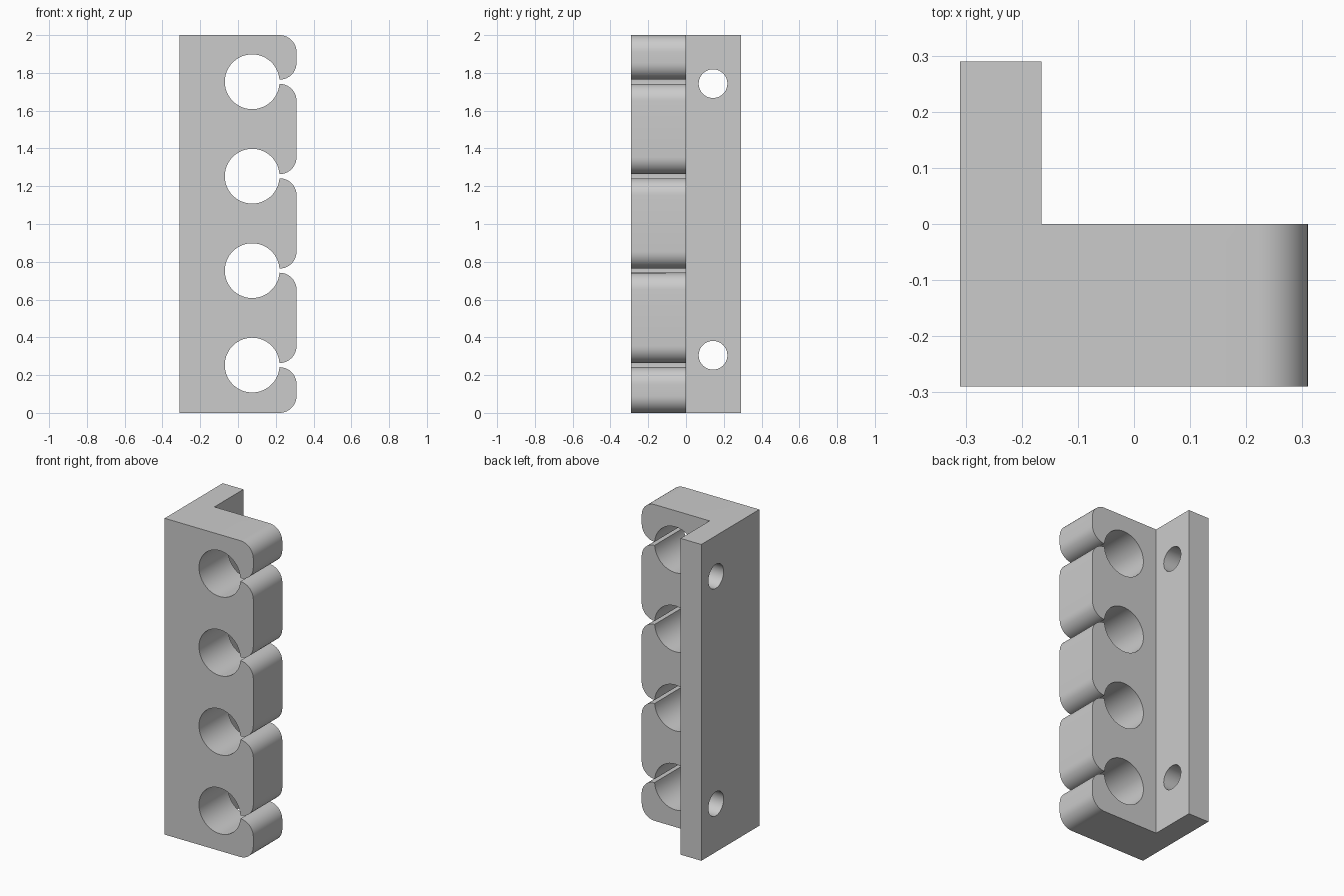
import bpy
import bmesh
from math import sin, cos, radians
from mathutils import Matrix, Vector

cube = bpy.data.objects.get("Cube")
if cube:
    bpy.data.objects.remove(cube, do_unlink=True)

LEFT, RIGHT, HEIGHT = -0.31, 0.31, 2.0
FRONT, BACK = -0.29, 0.29
FLANGE_X = -0.165            # inner side of the mounting flange
FILLET = 0.09                # rounded finger corners
BORE_X, BORE_R = 0.075, 0.145
SLOT = 0.011                 # half width of the slot opening
BORES = [0.253 + 0.5 * i for i in range(4)]
SCREWS = [0.305, 1.743]

grey = bpy.data.materials.new("plain grey")
grey.use_nodes = True
grey.diffuse_color = (0.6, 0.6, 0.6, 1)
grey.node_tree.nodes["Principled BSDF"].inputs["Base Color"].default_value = grey.diffuse_color


def arc(cx, cz, r, start, end, steps):
    angles = [radians(start + (end - start) * i / steps) for i in range(steps + 1)]
    return [(cx + r * cos(a), cz + r * sin(a)) for a in angles]


def make_object(name, bm):
    bmesh.ops.recalc_face_normals(bm, faces=bm.faces)
    mesh = bpy.data.meshes.new(name)
    bm.to_mesh(mesh)
    bm.free()
    mesh.materials.append(grey)
    obj = bpy.data.objects.new(name, mesh)
    bpy.context.collection.objects.link(obj)
    return obj


def prism(name, outline, y0, y1):
    """Extrude an outline in the XZ plane from y0 to y1."""
    bm = bmesh.new()
    face = bm.faces.new([bm.verts.new((x, y0, z)) for x, z in outline])
    out = bmesh.ops.extrude_face_region(bm, geom=[face])
    moved = [v for v in out["geom"] if isinstance(v, bmesh.types.BMVert)]
    bmesh.ops.translate(bm, verts=moved, vec=Vector((0, y1 - y0, 0)))
    bmesh.ops.remove_doubles(bm, verts=bm.verts, dist=0.003)
    return make_object(name, bm)


def apply_boolean(target, tool, operation):
    mod = target.modifiers.new("join", "BOOLEAN")
    mod.operation, mod.solver, mod.object = operation, "EXACT", tool
    bpy.context.view_layer.objects.active = target
    bpy.ops.object.modifier_apply(modifier=mod.name)
    bpy.data.objects.remove(tool, do_unlink=True)


# Clip outline: rounded fingers with a slotted round bore between them
fx = RIGHT - FILLET
outline = [(LEFT, 0)] + arc(fx, FILLET, FILLET, -90, 0, 10)
for z in BORES:
    outline += arc(fx, z - SLOT - FILLET, FILLET, 0, 90, 10)
    outline += arc(BORE_X, z, BORE_R, -4.3, -355.7, 56)
    outline += arc(fx, z + SLOT + FILLET, FILLET, -90, 0, 10)
outline += arc(fx, HEIGHT - FILLET, FILLET, 0, 90, 10) + [(LEFT, HEIGHT)]
holder = prism("clip_holder", outline, FRONT, 0)

# Mounting flange along the back, overlapping the clip block
flange = prism("mounting_flange",
               [(LEFT, 0), (FLANGE_X, 0), (FLANGE_X, HEIGHT), (LEFT, HEIGHT)], -0.1, BACK)
apply_boolean(holder, flange, "UNION")

# Screw holes running sideways through the flange
for z in SCREWS:
    bm = bmesh.new()
    bmesh.ops.create_cone(bm, cap_ends=True, segments=40, radius1=0.076, radius2=0.076,
                          depth=0.4, matrix=Matrix.Translation((-0.24, 0.143, z))
                          @ Matrix.Rotation(radians(90), 4, "Y"))
    apply_boolean(holder, make_object("screw_hole_cutter", bm), "DIFFERENCE")

# Smooth the curved walls, keep the edges crisp
bpy.ops.object.select_all(action="DESELECT")
holder.select_set(True)
bpy.context.view_layer.objects.active = holder
bpy.ops.object.shade_smooth_by_angle(angle=radians(30))
